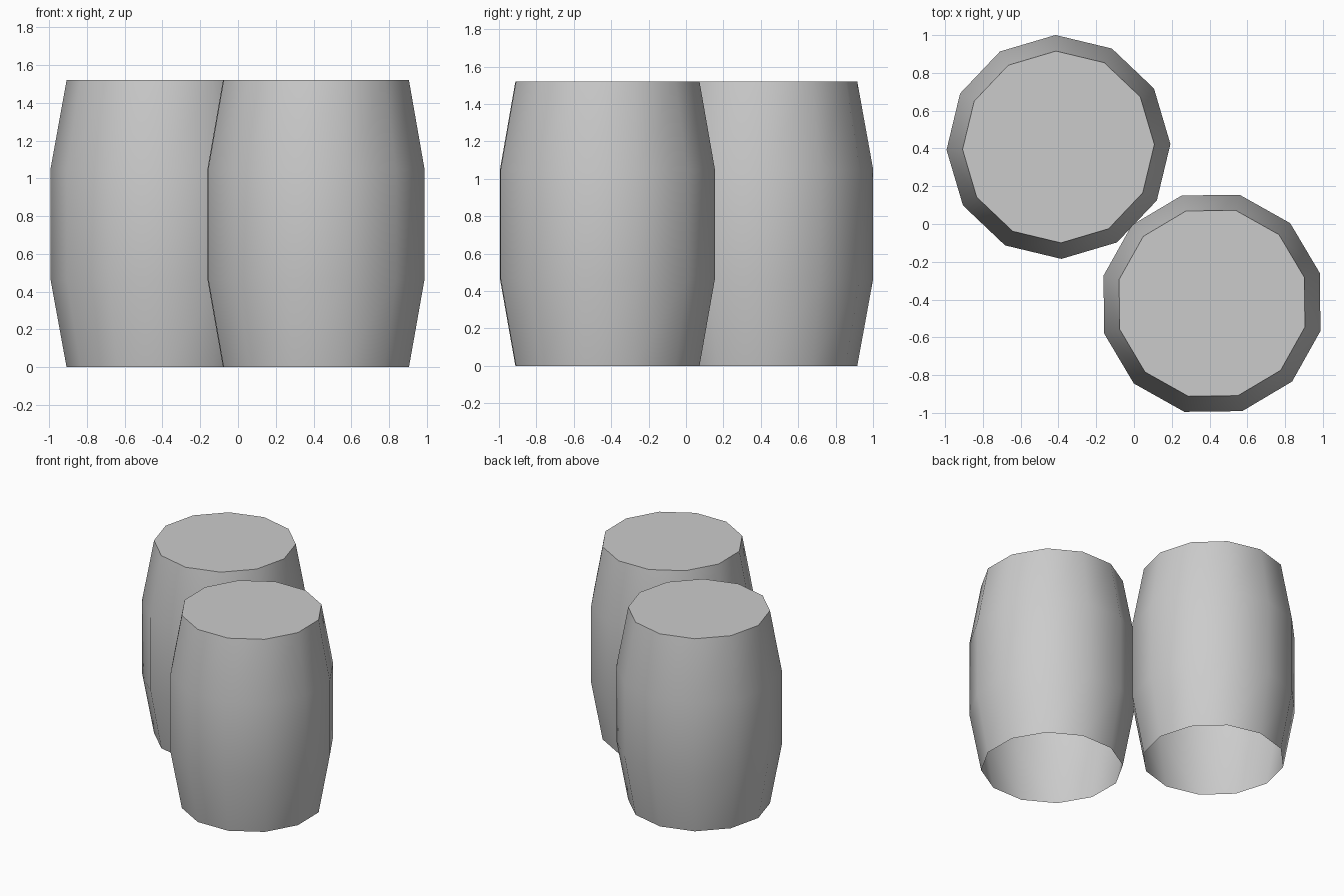
import bpy, bmesh, math

if "Cube" in bpy.data.objects:
    bpy.data.objects.remove(bpy.data.objects["Cube"])

# Side profile: (radius, height)
PROFILE = [(0.508, 0.0), (0.593, 0.465), (0.593, 1.05), (0.508, 1.52)]
SIDES = 12


def barrel(name, x, y, turn):
    bm = bmesh.new()
    rings = []
    for r, z in PROFILE:
        angles = [math.radians(turn) + i * math.tau / SIDES for i in range(SIDES)]
        rings.append([bm.verts.new((r * math.cos(a), r * math.sin(a), z)) for a in angles])
    # Staves
    for low, high in zip(rings, rings[1:]):
        for i in range(SIDES):
            j = (i + 1) % SIDES
            bm.faces.new((low[i], low[j], high[j], high[i]))
    # Flat lid; the underside stays open
    bm.faces.new(rings[-1])
    mesh = bpy.data.meshes.new(name)
    bm.to_mesh(mesh)
    bm.free()
    obj = bpy.data.objects.new(name, mesh)
    bpy.context.collection.objects.link(obj)
    obj.location = (x, y, 0)
    # Smooth sides, sharp rim
    bpy.ops.object.select_all(action='DESELECT')
    obj.select_set(True)
    bpy.context.view_layer.objects.active = obj
    bpy.ops.object.shade_smooth_by_angle(angle=math.radians(40))


barrel("back_barrel", -0.40, 0.408, 1.5)
barrel("front_barrel", 0.413, -0.42, 15.7)
